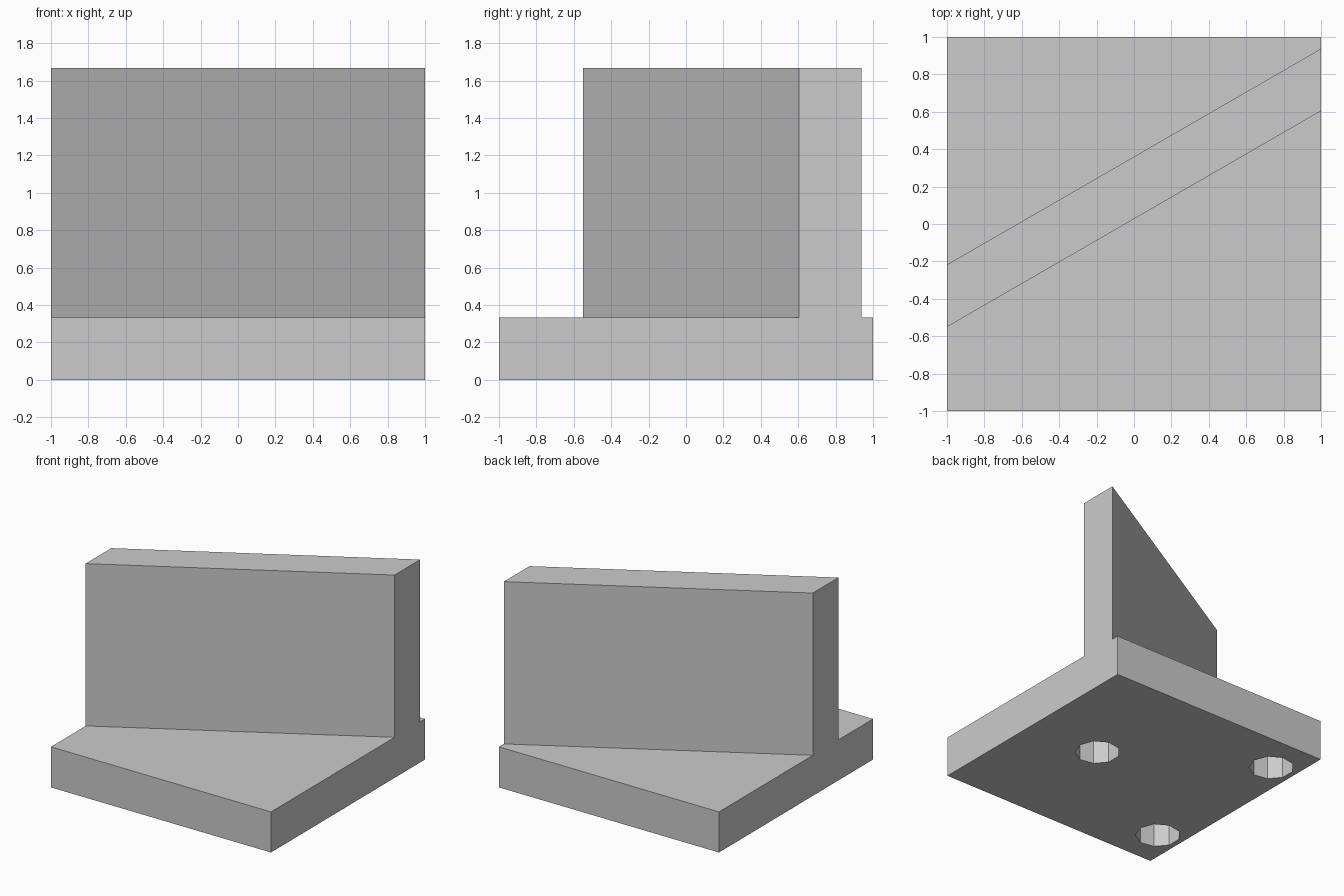
import bpy
import bmesh
from math import cos, sin, tan, pi, radians

default = bpy.data.objects.get("Cube")
if default:
    bpy.data.objects.remove(default, do_unlink=True)

BASE_TOP = 1 / 3
WALL_TOP = 5 / 3

grey = bpy.data.materials.new("light_grey")
grey.use_nodes = True
grey.diffuse_color = (0.6, 0.6, 0.6, 1)
grey.node_tree.nodes["Principled BSDF"].inputs["Base Color"].default_value = (0.6, 0.6, 0.6, 1)


def prism(name, outline, bottom, top):
    """Extrude a flat outline upwards into a closed solid."""
    bm = bmesh.new()
    face = bm.faces.new([bm.verts.new((x, y, bottom)) for x, y in outline])
    grown = bmesh.ops.extrude_face_region(bm, geom=[face])
    verts = [v for v in grown["geom"] if isinstance(v, bmesh.types.BMVert)]
    bmesh.ops.translate(bm, verts=verts, vec=(0, 0, top - bottom))
    bmesh.ops.recalc_face_normals(bm, faces=bm.faces)
    mesh = bpy.data.meshes.new(name)
    bm.to_mesh(mesh)
    bm.free()
    mesh.materials.append(grey)
    obj = bpy.data.objects.new(name, mesh)
    bpy.context.collection.objects.link(obj)
    return obj


# Square base plate
base = prism("base_plate", [(-1, -1), (1, -1), (1, 1), (-1, 1)], 0, BASE_TOP)

# Three nine-sided blind holes in the underside, set in a triangle
HOLE_RADIUS, HOLE_DEPTH, HOLE_SIDES = 0.17, 0.2, 9
for i in range(3):
    turn = 2 * pi * i / 3
    cx, cy = -0.41 + 0.77 * cos(turn), 0.77 * sin(turn)
    ring = [(cx + HOLE_RADIUS * cos(2 * pi * k / HOLE_SIDES),
             cy + HOLE_RADIUS * sin(2 * pi * k / HOLE_SIDES)) for k in range(HOLE_SIDES)]
    cutter = prism(f"hole_cutter_{i + 1}", ring, -0.1, HOLE_DEPTH)
    cutter.hide_render = True
    cutter.display_type = 'WIRE'
    cut = base.modifiers.new(f"hole_{i + 1}", 'BOOLEAN')
    cut.operation = 'DIFFERENCE'
    cut.solver = 'EXACT'
    cut.object = cutter
    cutter.hide_set(True)

# Upright wall crossing the plate at thirty degrees, trimmed flush at its sides
rise = tan(radians(30))
front, back = 0.027, 0.36
prism("diagonal_wall",
      [(-1, front - rise), (1, front + rise), (1, back + rise), (-1, back - rise)],
      BASE_TOP, WALL_TOP)
